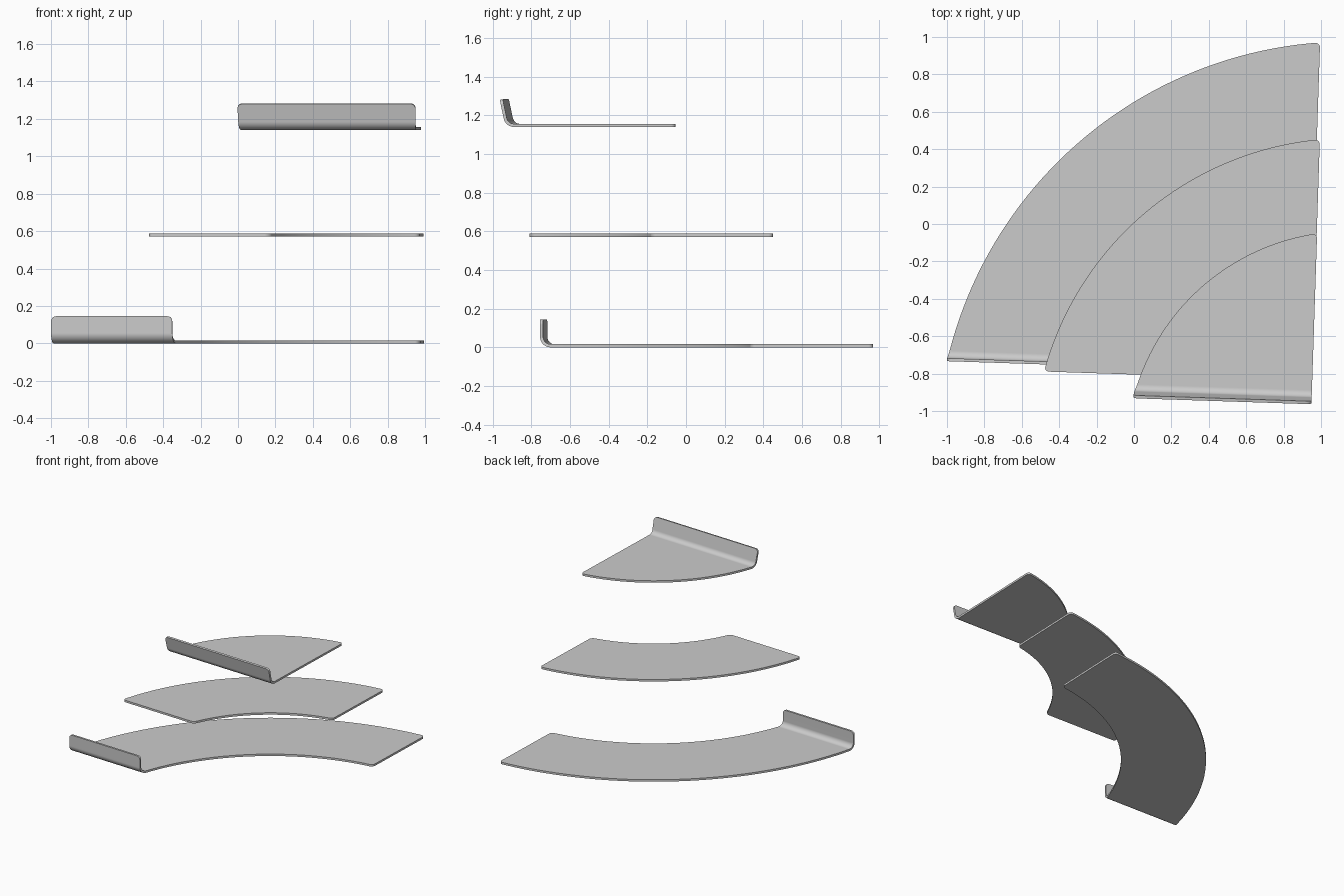
import bpy, bmesh
from math import sin, cos, asin, acos, sqrt, radians

if "Cube" in bpy.data.objects:
    bpy.data.objects.remove(bpy.data.objects["Cube"])

CENTER = (1.15, -1.23)      # common centre of all the shelf arcs
TURN = radians(-1.9)        # slight turn of the whole set
THICK, BEND = 0.016, 0.055  # sheet thickness, outer bend radius
CORNER = 0.027


def arc(r, a0, a1, n):
    pts = [a0 + (a1 - a0) * i / n for i in range(n + 1)]
    return [(-r * cos(a), r * sin(a)) for a in pts]


def shelf(name, z, outer, inner, side, edge, lip=None):
    """Sheet between two arcs; side = u of right edge, edge = v where the plate
    ends; lip = (fold angle, lip height)."""
    bm = bmesh.new()

    # flat plate (angles measured from the -u axis)
    out = arc(outer, asin(edge / outer), acos(-side / outer), 44)
    if inner:
        inn = arc(inner, acos(-side / inner), asin(edge / inner), 30)
    else:
        inn = [(side, edge)]
    vo = [bm.verts.new((u, v, 0)) for u, v in out]
    vi = [bm.verts.new((u, v, 0)) for u, v in inn]
    plate = bm.faces.new(vo + vi)
    round_off = [vo[-1]]
    if inner:
        round_off.append(vi[0])

    # bent-up lip, its ends following the arcs
    if lip:
        angle, height = radians(lip[0]), lip[1]
        rows = [(BEND * sin(angle * i / 10), BEND * (1 - cos(angle * i / 10)))
                for i in range(1, 11)]
        o, h = rows[-1]
        length = (height - h) / sin(angle)
        rows.append((o + length * cos(angle), height))
        left, right = vo[0], vi[-1]
        for o, h in rows:
            v = edge - o
            ur = -sqrt(inner ** 2 - v ** 2) if inner else side
            l2 = bm.verts.new((-sqrt(outer ** 2 - v ** 2), v, h))
            r2 = bm.verts.new((ur, v, h))
            bm.faces.new((left, right, r2, l2))
            left, right = l2, r2
        round_off += [left, right]
    else:
        round_off += [vo[0], vi[-1]]

    # underside faces down so the thickness grows upward
    bmesh.ops.recalc_face_normals(bm, faces=bm.faces[:])
    plate.normal_update()
    if plate.normal.z > 0:
        bmesh.ops.reverse_faces(bm, faces=bm.faces[:])
    bmesh.ops.bevel(bm, geom=round_off, offset=CORNER, segments=5,
                    profile=0.5, affect='VERTICES', clamp_overlap=True)

    mesh = bpy.data.meshes.new(name)
    bm.to_mesh(mesh)
    bm.free()
    ob = bpy.data.objects.new(name, mesh)
    bpy.context.collection.objects.link(ob)
    ob.location = (*CENTER, z)
    ob.rotation_euler.z = TURN

    bpy.ops.object.select_all(action='DESELECT')
    ob.select_set(True)
    bpy.context.view_layer.objects.active = ob
    solid = ob.modifiers.new("thickness", 'SOLIDIFY')
    solid.thickness, solid.offset, solid.use_even_offset = THICK, -1, True
    bpy.ops.object.modifier_apply(modifier=solid.name)
    bpy.ops.object.shade_smooth_by_angle(angle=radians(30))
    wn = ob.modifiers.new("flat_plates", 'WEIGHTED_NORMAL')
    wn.keep_sharp = True
    return ob


shelf("lower_shelf", 0.0, 2.206, 1.575, -0.228, 0.48, (90, 0.145))
shelf("middle_shelf", 0.572, 1.69, 1.067, -0.212, 0.387)
shelf("upper_shelf", 1.14, 1.192, None, -0.21, 0.334, (78, 0.14))
